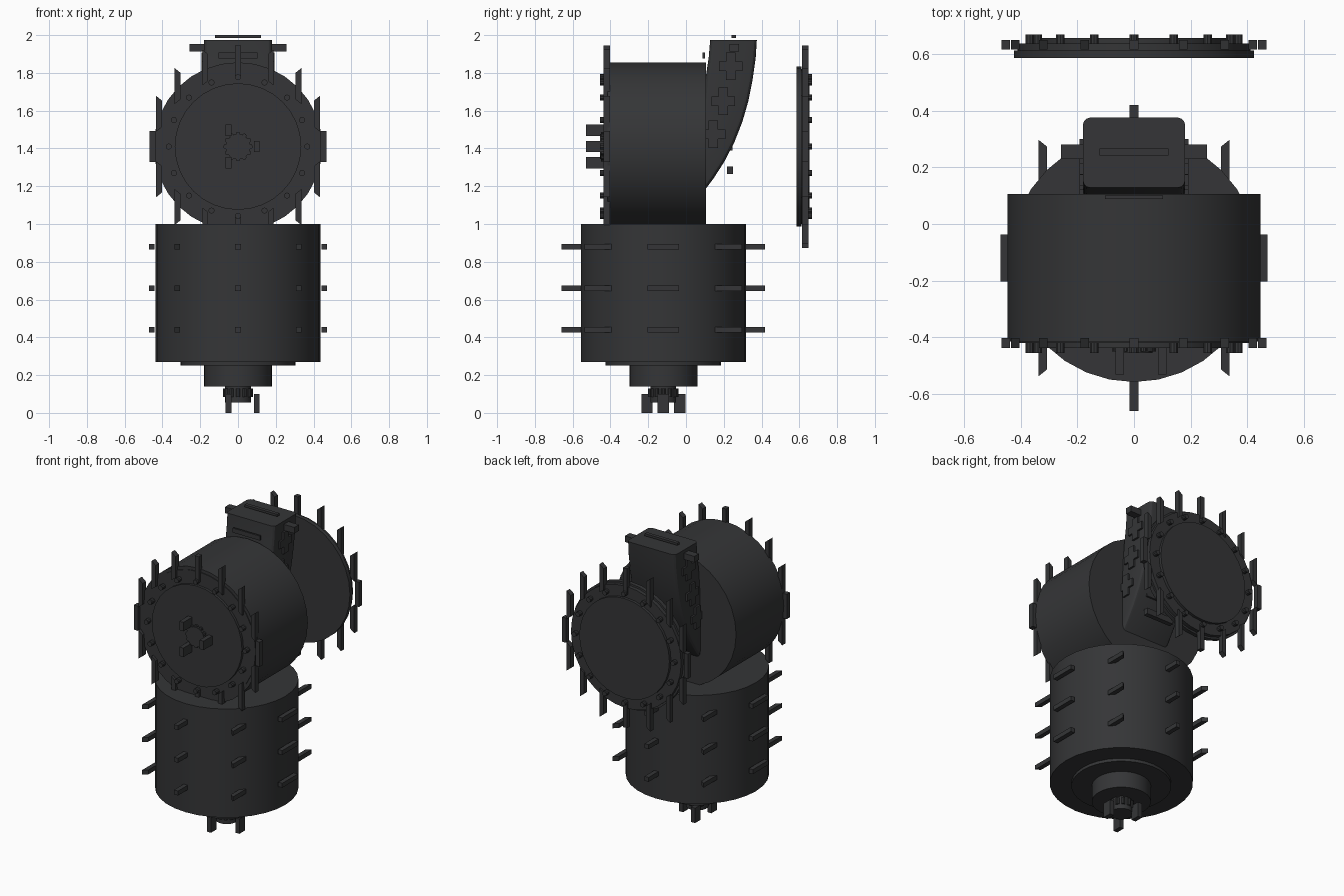
import bpy, bmesh
from math import sin, cos, pi
from mathutils import Matrix

if "Cube" in bpy.data.objects:
    bpy.data.objects.remove(bpy.data.objects["Cube"])

dark = bpy.data.materials.new("dark_grey")
dark.diffuse_color = (0.035, 0.036, 0.038, 1)
dark.use_nodes = True
dark.node_tree.nodes["Principled BSDF"].inputs["Base Color"].default_value = dark.diffuse_color

CY = -0.12          # y of the lower drum axis
CZ = 1.41           # z of the upper drum axis

# Frames map (across, along, depth) to world
FLAT = Matrix.Translation((0, CY, 0))                                        # depth = z
FACE = Matrix(((1, 0, 0, 0), (0, 0, 1, 0), (0, 1, 0, CZ), (0, 0, 0, 1)))     # depth = y
WORLD = Matrix.Identity(4)


def finish(name, bm, frame=WORLD):
    bm.transform(frame)
    bmesh.ops.recalc_face_normals(bm, faces=bm.faces)
    me = bpy.data.meshes.new(name)
    bm.to_mesh(me)
    bm.free()
    me.materials.append(dark)
    ob = bpy.data.objects.new(name, me)
    bpy.context.collection.objects.link(ob)
    bpy.ops.object.select_all(action='DESELECT')
    ob.select_set(True)
    bpy.context.view_layer.objects.active = ob
    bpy.ops.object.shade_smooth_by_angle(angle=0.5)
    return ob


def add_cyl(bm, r, w0, w1, u=0, v=0, sides=32):
    bmesh.ops.create_cone(bm, cap_ends=True, segments=sides, radius1=r, radius2=r, depth=abs(w1 - w0),
                          matrix=Matrix.Translation((u, v, (w0 + w1) / 2)))


def add_box(bm, x0, x1, y0, y1, z0, z1):
    m = Matrix.Translation(((x0 + x1) / 2, (y0 + y1) / 2, (z0 + z1) / 2))
    return bmesh.ops.create_cube(bm, size=1, matrix=m @ Matrix.Diagonal((x1 - x0, y1 - y0, z1 - z0, 1)))['verts']


def cylinders(name, frame, *specs):
    bm = bmesh.new()
    for r, w0, w1 in specs:
        add_cyl(bm, r, w0, w1)
    return finish(name, bm, frame)


def spikes(name, frame, count, radius, depths, thick):
    """Bars round a circle, all parallel, with slanted ends."""
    bm = bmesh.new()
    for w in depths:
        for i in range(count):
            a = 2 * pi * i / count
            u, v = radius * cos(a), radius * sin(a)
            vs = add_box(bm, u - .015, u + .015, v - .083, v + .083, w - thick / 2, w + thick / 2)
            if abs(sin(2 * a)) > .1:
                for p in vs:
                    outer = 1 if (p.co.x - u) * u > 0 else -1
                    p.co.y += .012 * outer * (1 if p.co.y > v else -1)
    finish(name, bm, frame)


def bolts(name, frame, count, radius, r, w0, w1):
    bm = bmesh.new()
    for i in range(count):
        a = 2 * pi * i / count
        add_cyl(bm, r, w0, w1, radius * cos(a), radius * sin(a), 10)
    finish(name, bm, frame)


def pegs(name, frame, w0, w1):
    bm = bmesh.new()
    for i in range(3):
        u, v = .1 * cos(2 * pi * i / 3), .1 * sin(2 * pi * i / 3)
        add_box(bm, u - .015, u + .015, v - .03, v + .03, w0, w1)
    finish(name, bm, frame)


# Lower drum with its stepped base
cylinders("lower_drum", FLAT, (.437, .27, 1.0))
cylinders("top_collar", FLAT, (.15, .98, 1.015))
cylinders("base_plate", FLAT, (.305, .25, .28))
cylinders("base_hub", FLAT, (.18, .14, .26))
cylinders("base_spindle", FLAT, (.068, .055, .15))
bolts("base_spindle_studs", FLAT, 12, .068, .012, .085, .13)
pegs("base_pegs", FLAT, 0, .1)
spikes("lower_drum_spikes", FLAT, 8, .456, (.44, .66, .88), .03)

# Upper drum, lying on its side
cylinders("upper_drum", FACE, (.446, -.415, .105))

# Front cap
cylinders("front_cap", FACE, (.425, -.4, -.42), (.335, -.41, -.437))
bolts("front_cap_bolts", FACE, 16, .367, .016, -.41, -.455)
spikes("front_cap_spikes", FACE, 16, .453, (-.42,), .036)
cylinders("front_hub", FACE, (.066, -.43, -.455))
bolts("front_hub_studs", FACE, 12, .066, .012, -.43, -.45)
pegs("front_pegs", FACE, -.53, -.43)

# Detached rear plate
cylinders("rear_plate", FACE, (.423, .585, .612), (.41, .61, .637), (.335, .63, .655))
bolts("rear_plate_bolts", FACE, 16, .367, .016, .63, .668)
spikes("rear_plate_spikes", FACE, 16, .453, (.632,), .034)

# Curved rear chute: side profile extruded across x, long edges rounded
profile = [(.128, 1.975), (.375, 1.975), (.369, 1.88), (.352, 1.76), (.33, 1.65), (.298, 1.54), (.255, 1.43),
           (.2, 1.325), (.145, 1.24), (.1, 1.18), (.06, 1.2), (.08, 1.5), (.105, 1.78), (.12, 1.88)]
bm = bmesh.new()
face = bm.faces.new([bm.verts.new((-.18, y, z)) for y, z in profile])
new = bmesh.ops.extrude_face_region(bm, geom=[face])['geom']
bmesh.ops.translate(bm, vec=(.36, 0, 0), verts=[g for g in new if isinstance(g, bmesh.types.BMVert)])
long_edges = [e for e in bm.edges if abs(e.verts[0].co.x - e.verts[1].co.x) < .01
              and min(v.co.z for v in e.verts) < 1.97]
bmesh.ops.bevel(bm, geom=long_edges, offset=.025, segments=3, profile=.5, affect='EDGES')
finish("rear_chute", bm)

# Raised crosses on both sides of the chute
bm = bmesh.new()
for s in (-1, 1):
    for y, z in ((.237, 1.835), (.197, 1.65), (.145, 1.475)):
        x0, x1 = sorted((s * .17, s * .192))
        add_box(bm, x0, x1, y - .063, y + .063, z - .025, z + .025)
        add_box(bm, x0, x1, y - .025, y + .025, z - .073, z + .073)
finish("chute_crosses", bm)

# Side handles near the chute top
bm = bmesh.new()
for s in (-1, 1):
    x0, x1 = sorted((s * .17, s * .258))
    add_box(bm, x0, x1, .23, .28, 1.912, 1.953)
finish("chute_handles", bm)

# Cross bars on the top, front and back of the chute
bm = bmesh.new()
add_box(bm, -.122, .122, .242, .266, 1.985, 2.0)
add_box(bm, -.102, .102, .088, .1, 1.877, 1.907)
add_box(bm, -.102, .102, .222, .246, 1.39, 1.42)
add_box(bm, -.102, .102, .216, .248, 1.265, 1.305)
finish("chute_bars", bm)
